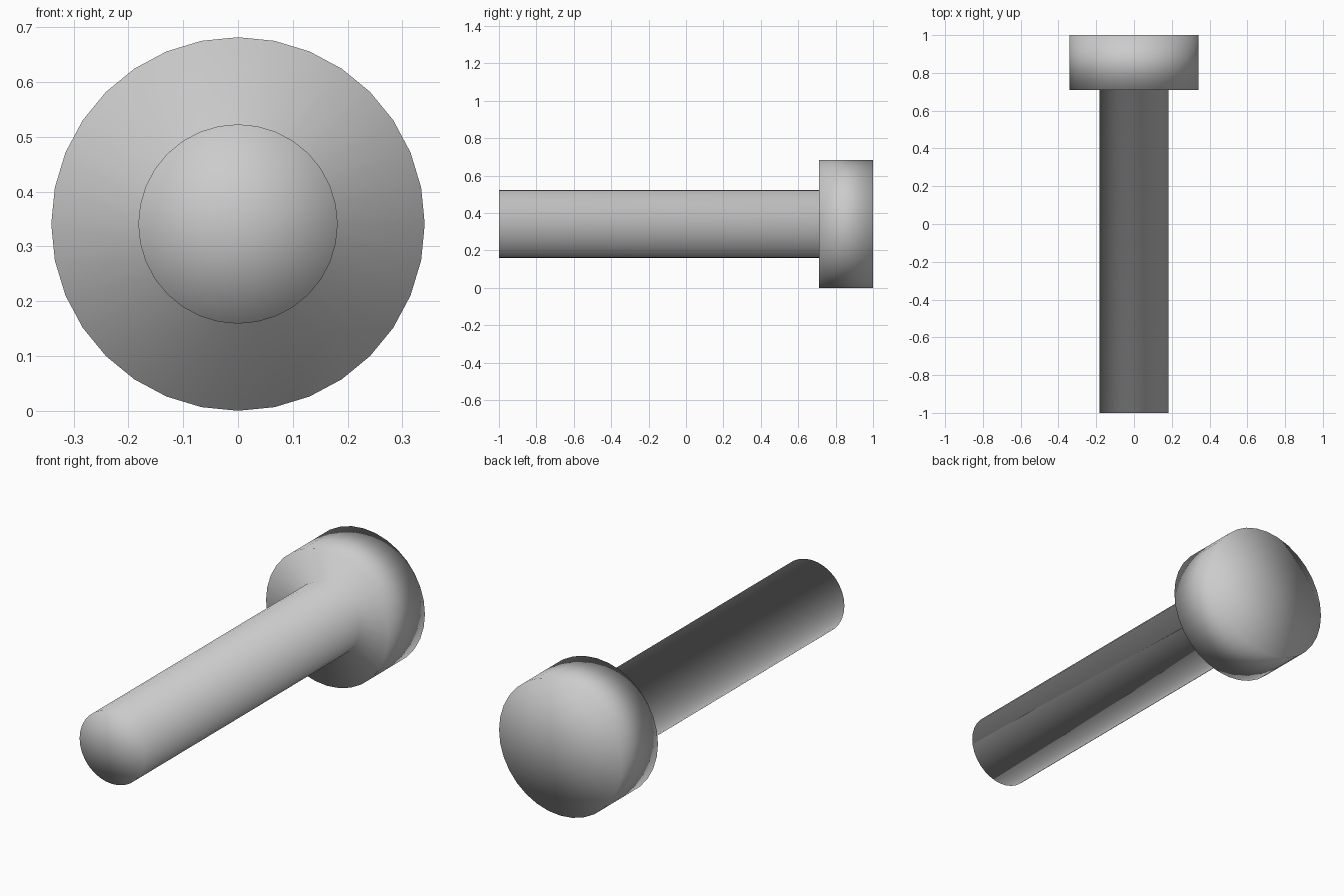
import bpy, bmesh, math

if "Cube" in bpy.data.objects:
    bpy.data.objects.remove(bpy.data.objects["Cube"])

SIDES = 32
CENTRE_Z = 0.341
# (radius, y) profile: shaft tip, shaft, shoulder, head, back face
PROFILE = [(0, -1.0), (0.182, -1.0), (0.182, 0.71), (0.341, 0.71), (0.341, 1.0), (0, 1.0)]

steel = bpy.data.materials.new("steel grey")
steel.diffuse_color = (0.6, 0.6, 0.6, 1)
steel.use_nodes = True
steel.node_tree.nodes["Principled BSDF"].inputs["Base Color"].default_value = steel.diffuse_color

bm = bmesh.new()


def ring(radius, y):
    """One circle of the lathe, or a single point on the axis."""
    if radius == 0:
        return [bm.verts.new((0, y, CENTRE_Z))]
    return [bm.verts.new((radius * math.sin(2 * math.pi * i / SIDES), y,
                          CENTRE_Z + radius * math.cos(2 * math.pi * i / SIDES)))
            for i in range(SIDES)]


# Bolt: shaft and head turned as one continuous surface
rings = [ring(r, y) for r, y in PROFILE]
for a, b in zip(rings, rings[1:]):
    for i in range(SIDES):
        j = (i + 1) % SIDES
        if len(a) == 1:
            bm.faces.new((a[0], b[i], b[j]))
        elif len(b) == 1:
            bm.faces.new((a[i], a[j], b[0]))
        else:
            bm.faces.new((a[i], a[j], b[j], b[i]))
bmesh.ops.recalc_face_normals(bm, faces=bm.faces)
for f in bm.faces:
    f.smooth = True

mesh = bpy.data.meshes.new("bolt")
bm.to_mesh(mesh)
bm.free()
mesh.materials.append(steel)
bpy.context.collection.objects.link(bpy.data.objects.new("bolt", mesh))
